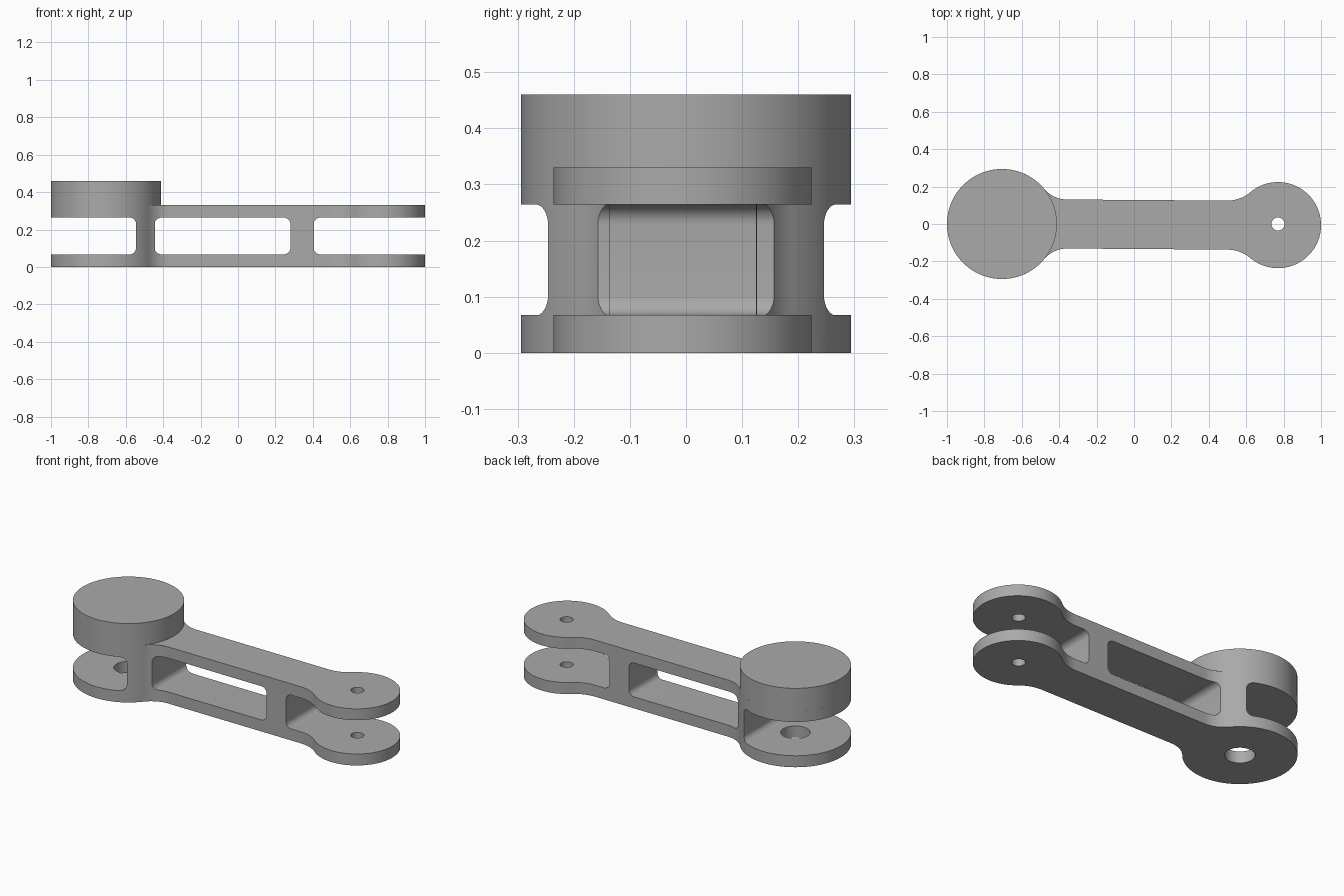
import bpy, bmesh
from math import sin, cos, pi, sqrt, atan2

if "Cube" in bpy.data.objects:
    bpy.data.objects.remove(bpy.data.objects["Cube"])

BIG_X, BIG_R = -0.706, 0.294          # large end
END_X, END_Y, END_R = 0.77, -0.006, 0.23   # clevis end
HALF = 0.131                          # half width of the arm
Z_LOW, Z_HIGH, Z_ARM, Z_CAP = 0.067, 0.264, 0.33, 0.46

grey = bpy.data.materials.new("grey")
grey.diffuse_color = (0.40, 0.40, 0.40, 1)
grey.use_nodes = True
grey.node_tree.nodes["Principled BSDF"].inputs["Base Color"].default_value = grey.diffuse_color


def arc(cx, cy, r, a0, a1, n):
    return [(cx + r * cos(a0 + (a1 - a0) * i / n),
             cy + r * sin(a0 + (a1 - a0) * i / n)) for i in range(n + 1)]


def prism(name, pts, lo, hi, axis="z"):
    """Extrude a closed outline along z, or an x-z outline along y."""
    put = (lambda p, h: (p[0], p[1], h)) if axis == "z" else (lambda p, h: (p[0], h, p[1]))
    bm = bmesh.new()
    face = bm.faces.new([bm.verts.new(put(p, lo)) for p in pts])
    ext = bmesh.ops.extrude_face_region(bm, geom=[face])["geom"]
    step = (0, 0, hi - lo) if axis == "z" else (0, hi - lo, 0)
    bmesh.ops.translate(bm, vec=step, verts=[v for v in ext if isinstance(v, bmesh.types.BMVert)])
    bmesh.ops.recalc_face_normals(bm, faces=bm.faces)
    me = bpy.data.meshes.new(name)
    bm.to_mesh(me)
    bm.free()
    me.materials.append(grey)
    ob = bpy.data.objects.new(name, me)
    bpy.context.collection.objects.link(ob)
    return ob


def circle(cx, cy, r, n):
    return arc(cx, cy, r, 0, 2 * pi, n)[:-1]


def slot(x0, x1, r=0.035, n=8):
    """Rounded rectangle in x-z."""
    z0, z1 = Z_LOW, Z_HIGH
    corners = [(x1 - r, z1 - r, 0), (x0 + r, z1 - r, pi / 2),
               (x0 + r, z0 + r, pi), (x1 - r, z0 + r, 1.5 * pi)]
    return [p for x, z, a in corners for p in arc(x, z, r, a, a + pi / 2, n)]


def blend(r, fillet):
    """Distance along the arm to the fillet centre, and its angle from the end centre."""
    dx = sqrt((r + fillet) ** 2 - (HALF + fillet) ** 2)
    return dx, atan2(HALF + fillet, dx)


# Arm outline: two round ends, blended into a straight bar by fillets
F1, F2 = 0.16, 0.19
d1, a1 = blend(BIG_R, F1)
d2, a2 = blend(END_R, F2)
outline = arc(BIG_X, 0, BIG_R, a1, 2 * pi - a1, 96)
outline += arc(BIG_X + d1, -HALF - F1, F1, pi - a1, pi / 2, 12)[1:]
outline += arc(END_X - d2, END_Y - HALF - F2, F2, pi / 2, a2, 12)
outline += arc(END_X, END_Y, END_R, -pi + a2, pi - a2, 96)[1:]
outline += arc(END_X - d2, END_Y + HALF + F2, F2, -a2, -pi / 2, 12)[1:]
outline += arc(BIG_X + d1, HALF + F1, F1, -pi / 2, -pi + a1, 12)[:-1]
arm = prism("linkage_arm", outline, 0, Z_ARM)

# Openings between the plates, and the pin holes
cutters = [
    prism("big_end_gap", slot(-1.3, -0.545), -0.5, 0.5, "y"),
    prism("arm_window", slot(-0.445, 0.28), -0.5, 0.5, "y"),
    prism("clevis_gap", slot(0.405, 1.3), -0.5, 0.5, "y"),
    prism("bore_hole", circle(BIG_X, 0, 0.078, 48), -0.1, 0.15),
    prism("pin_hole", circle(END_X, 0, 0.035, 32), -0.1, 0.5),
]
for c in cutters:
    m = arm.modifiers.new(c.name, "BOOLEAN")
    m.operation, m.solver, m.object = "DIFFERENCE", "EXACT", c
    c.hide_render = True
bpy.context.view_layer.objects.active = arm
for m in list(arm.modifiers):
    bpy.ops.object.modifier_apply(modifier=m.name)
for c in cutters:
    bpy.data.objects.remove(c)

# Thick round cap standing on the large end
cap = prism("round_cap", circle(BIG_X, 0, BIG_R, 128), Z_ARM, Z_CAP)

# Smooth curved walls, sharp edges kept
bpy.ops.object.select_all(action="DESELECT")
for ob in (arm, cap):
    ob.select_set(True)
bpy.context.view_layer.objects.active = arm
bpy.ops.object.shade_smooth_by_angle(angle=pi / 6)
